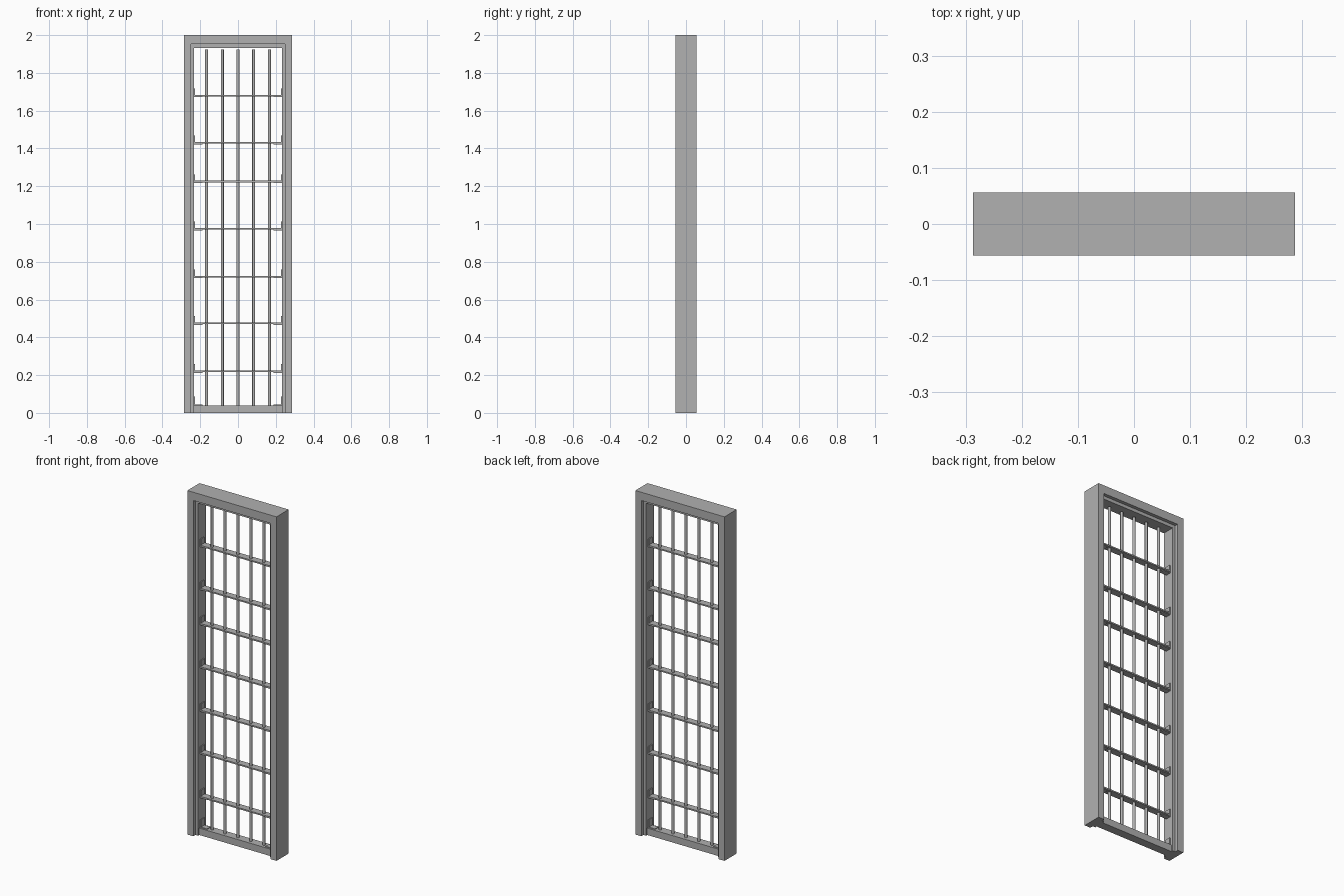
import bpy
import bmesh

HALF_W, HALF_D, TOP = 0.2865, 0.056, 2.0
STOP_X, STOP_D = 0.232, 0.036      # inner face of the jambs, half depth of the stop
SILL_TOP = 0.04
SHELVES = [0.22, 0.474, 0.722, 0.974, 1.225, 1.43, 1.68]

cube = bpy.data.objects.get("Cube")
if cube:
    bpy.data.objects.remove(cube, do_unlink=True)

steel = bpy.data.materials.new("grey steel")
steel.use_nodes = True
colour = (0.44, 0.44, 0.44, 1)
steel.diffuse_color = colour
steel.node_tree.nodes["Principled BSDF"].inputs["Base Color"].default_value = colour


def finish(name, bm):
    bmesh.ops.recalc_face_normals(bm, faces=bm.faces)
    mesh = bpy.data.meshes.new(name)
    bm.to_mesh(mesh)
    bm.free()
    mesh.materials.append(steel)
    obj = bpy.data.objects.new(name, mesh)
    bpy.context.collection.objects.link(obj)
    return obj


def add_box(bm, x0, x1, y0, y1, z0, z1):
    verts = bmesh.ops.create_cube(bm, size=1)["verts"]
    for v in verts:
        v.co.x = x0 if v.co.x < 0 else x1
        v.co.y = y0 if v.co.y < 0 else y1
        v.co.z = z0 if v.co.z < 0 else z1


def box(name, *bounds):
    bm = bmesh.new()
    add_box(bm, *bounds)
    return finish(name, bm)


# Door frame: rebated profile (side inset, top inset, y) swept up, across and down
outer, rebate, stop = (0, 0), (0.038, 0.048), (HALF_W - STOP_X, 0.067)
profile = [(outer, -HALF_D), (rebate, -HALF_D), (rebate, -STOP_D), (stop, -STOP_D),
           (stop, STOP_D), (rebate, STOP_D), (rebate, HALF_D), (outer, HALF_D)]
bm = bmesh.new()
rings = []
for side, at_top in [(-1, False), (-1, True), (1, True), (1, False)]:
    rings.append([bm.verts.new((side * (HALF_W - inset[0]), y,
                                TOP - inset[1] if at_top else 0))
                  for inset, y in profile])
for a, b in zip(rings, rings[1:]):
    for i in range(len(profile)):
        j = (i + 1) % len(profile)
        bm.faces.new((a[i], a[j], b[j], b[i]))
bm.faces.new(rings[0])
bm.faces.new(rings[-1])
finish("door_frame", bm)

# Sill between the jambs
box("sill", -STOP_X, STOP_X, -0.025, 0.025, 0, SILL_TOP)

# Upright round bars
rod_top = 1.925
for i in range(5):
    bpy.ops.mesh.primitive_cylinder_add(
        vertices=16, radius=0.008, depth=rod_top - SILL_TOP,
        location=((i - 2) * 0.083, 0, (rod_top + SILL_TOP) / 2))
    rod = bpy.context.object
    rod.name = f"upright_bar_{i + 1}"
    rod.data.materials.append(steel)
    bpy.ops.object.shade_smooth_by_angle()

# Flat cross bars
for i, z in enumerate(SHELVES):
    box(f"cross_bar_{i + 1}", -0.227, 0.227, -0.02, 0.02, z - 0.004, z + 0.004)

# Angle brackets holding the cross bars and sill to the jambs
for i, z in enumerate([SILL_TOP + 0.008] + SHELVES):
    base = z - 0.008
    for side, label in [(1, "left"), (-1, "right")]:
        bm = bmesh.new()
        add_box(bm, *sorted((side * 0.227, side * STOP_X)), -0.016, 0.016, base, z + 0.038)
        add_box(bm, *sorted((side * 0.188, side * 0.227)), -0.016, 0.016, base, base + 0.004)
        finish(f"{label}_bracket_{i + 1}", bm)
